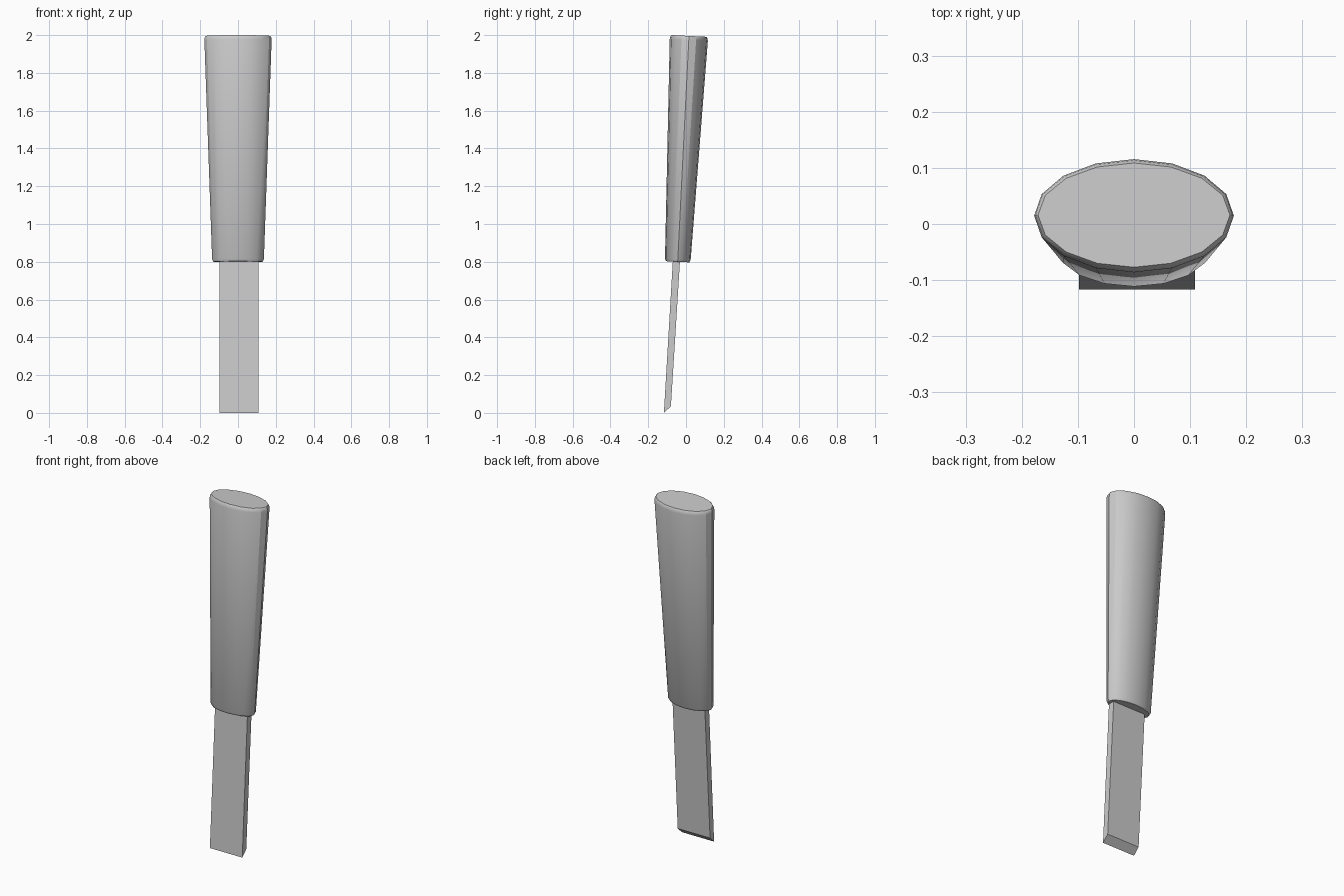
import bpy, bmesh, math
from mathutils import Matrix, Vector

cube = bpy.data.objects.get("Cube")
if cube:
    bpy.data.objects.remove(cube, do_unlink=True)

grey = bpy.data.materials.new("plain grey")
grey.use_nodes = True
colour = (0.6, 0.6, 0.6, 1)
grey.diffuse_color = colour
grey.node_tree.nodes["Principled BSDF"].inputs["Base Color"].default_value = colour


def finish(bm, name, smooth):
    bmesh.ops.recalc_face_normals(bm, faces=bm.faces)
    mesh = bpy.data.meshes.new(name)
    bm.to_mesh(mesh)
    bm.free()
    mesh.materials.append(grey)
    obj = bpy.data.objects.new(name, mesh)
    bpy.context.collection.objects.link(obj)
    if smooth:
        bpy.ops.object.select_all(action="DESELECT")
        obj.select_set(True)
        bpy.context.view_layer.objects.active = obj
        bpy.ops.object.shade_smooth_by_angle(angle=math.radians(30))


# Handle: sixteen-sided oval, tapering down, leaning back, with softened rims
SIDES = 16
lean = Matrix.Translation((0, -0.044, 0.8)) @ Matrix.Rotation(-0.05, 4, "X")
rings = [(0, 0.130, 0.061), (0.012, 0.137, 0.068), (1.175, 0.178, 0.101),
         (1.19, 0.176, 0.098), (1.197, 0.171, 0.093)]
bm = bmesh.new()
loops = []
for height, rx, ry in rings:
    loops.append([bm.verts.new(lean @ Vector((rx * math.cos(a), ry * math.sin(a), height)))
                  for a in (math.tau * i / SIDES for i in range(SIDES))])
for low, high in zip(loops, loops[1:]):
    for i in range(SIDES):
        j = (i + 1) % SIDES
        bm.faces.new((low[i], low[j], high[j], high[i]))
bm.faces.new(loops[0])
bm.faces.new(loops[-1])
finish(bm, "handle", True)

# Blade: leaning flat bar whose end is ground back to a front cutting edge
profile = [(-0.117, 0), (-0.08, 0.035), (-0.029, 0.85), (-0.067, 0.85)]
bm = bmesh.new()
face = bm.faces.new([bm.verts.new((-0.098, y, z)) for y, z in profile])
side = bmesh.ops.extrude_face_region(bm, geom=[face])["geom"]
bmesh.ops.translate(bm, vec=(0.207, 0, 0),
                    verts=[v for v in side if isinstance(v, bmesh.types.BMVert)])
finish(bm, "blade", False)
